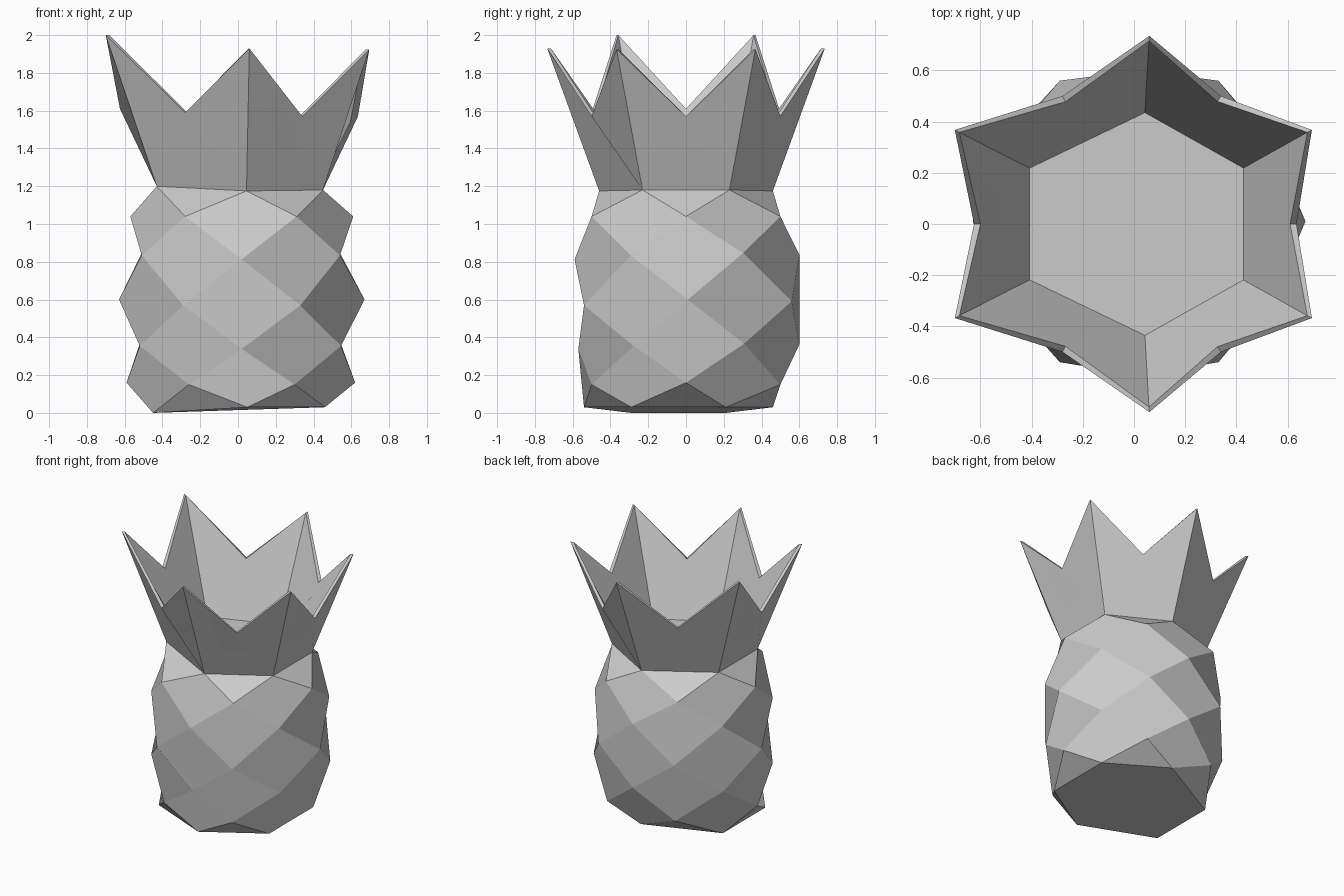
import bpy
import bmesh
from math import cos, sin, radians

if "Cube" in bpy.data.objects:
    bpy.data.objects.remove(bpy.data.objects["Cube"])

GREY = (0.6, 0.6, 0.6, 1)
mat = bpy.data.materials.new("light grey")
mat.use_nodes = True
mat.diffuse_color = GREY
mat.node_tree.nodes["Principled BSDF"].inputs["Base Color"].default_value = GREY


def ring(columns, ry, yc=0, tilt=0):
    """Six points, counter-clockwise from the front. Three (x, z) columns put
    a point at the front; four columns put an edge there."""
    points = []
    for k in range(6):
        if len(columns) == 3:
            a = radians(60 * k - 90)
            x, z = columns[1 + round(cos(a) / cos(radians(30)))]
        else:
            a = radians(60 * k - 60)
            x, z = columns[[-2, -1, 1, 2].index(round(cos(a) * 2))]
        y = yc + ry * sin(a)
        points.append((x, y, z + tilt * y))
    return points


def add_object(name, rings, faces):
    bm = bmesh.new()
    verts = [[bm.verts.new(p) for p in r] for r in rings]
    for face in faces:
        bm.faces.new([verts[r][i % 6] for r, i in face])
    bm.normal_update()
    mesh = bpy.data.meshes.new(name)
    bm.to_mesh(mesh)
    bm.free()
    mesh.materials.append(mat)
    obj = bpy.data.objects.new(name, mesh)
    bpy.context.collection.objects.link(obj)
    return obj


# Faceted body: staggered rings joined by diamond faces
base = ring([(-.43, 1.2), (.045, 1.175), (.45, 1.18)], .46)
body_rings = [
    ring([(-.45, 0), (.05, .03), (.46, .03)], .5, -.04),
    ring([(-.59, .16), (-.26, .15), (.3, .15), (.62, .16)], .577),
    ring([(-.52, .36), (.02, .35), (.545, .36)], .585, .015, .02),
    ring([(-.63, .6), (-.29, .58), (.33, .58), (.67, .6)], .635, .01, .02),
    ring([(-.51, .84), (.02, .825), (.54, .84)], .595, .005, .02),
    ring([(-.57, 1.04), (-.28, 1.04), (.31, 1.04), (.61, 1.04)], .577),
    base,
]
faces = [[(0, i) for i in reversed(range(6))], [(6, i) for i in range(6)]]
for i in range(6):
    faces.append([(0, i), (0, i + 1), (1, i)])
    faces.append([(6, i + 1), (6, i), (5, i)])
    for r in range(5):
        left = i - 1 + r % 2
        shift = r % 2 * 0
        diamond = [(r + 1, left + 1), (r + 2, i), (r + 1, left), (r, i)]
        # two diamonds fold from top to bottom instead of side to side
        if (r, i) in ((2, 3), (0, 0)):
            diamond = diamond[-1:] + diamond[:-1]
        faces.append(diamond)
add_object("faceted_body", body_rings, faces)


# Leaf crown: flared open cup with a zigzag rim
def inset(points, amount, lift=0):
    result = []
    for x, y, z in points:
        d = (x * x + y * y) ** .5
        result.append((x * (1 - amount / d), y * (1 - amount / d), z + lift))
    return result


tips = ring([(-.7, 2), (.06, 1.93), (.695, 1.925)], .735)
valleys = ring([(-.625, 1.61), (-.28, 1.59), (.34, 1.57), (.635, 1.57)], .577)
crown_rings = [base, tips, valleys,
               inset(base, .025, .02), inset(tips, .02), inset(valleys, .025)]
faces = [[(0, i) for i in reversed(range(6))], [(3, i) for i in range(6)]]
for i in range(6):
    faces.append([(0, i), (0, i + 1), (1, i + 1), (2, i), (1, i)])
    faces.append([(4, i), (5, i), (4, i + 1), (3, i + 1), (3, i)])
    faces.append([(1, i), (2, i), (5, i), (4, i)])
    faces.append([(2, i), (1, i + 1), (4, i + 1), (5, i)])
add_object("leaf_crown", crown_rings, faces)
